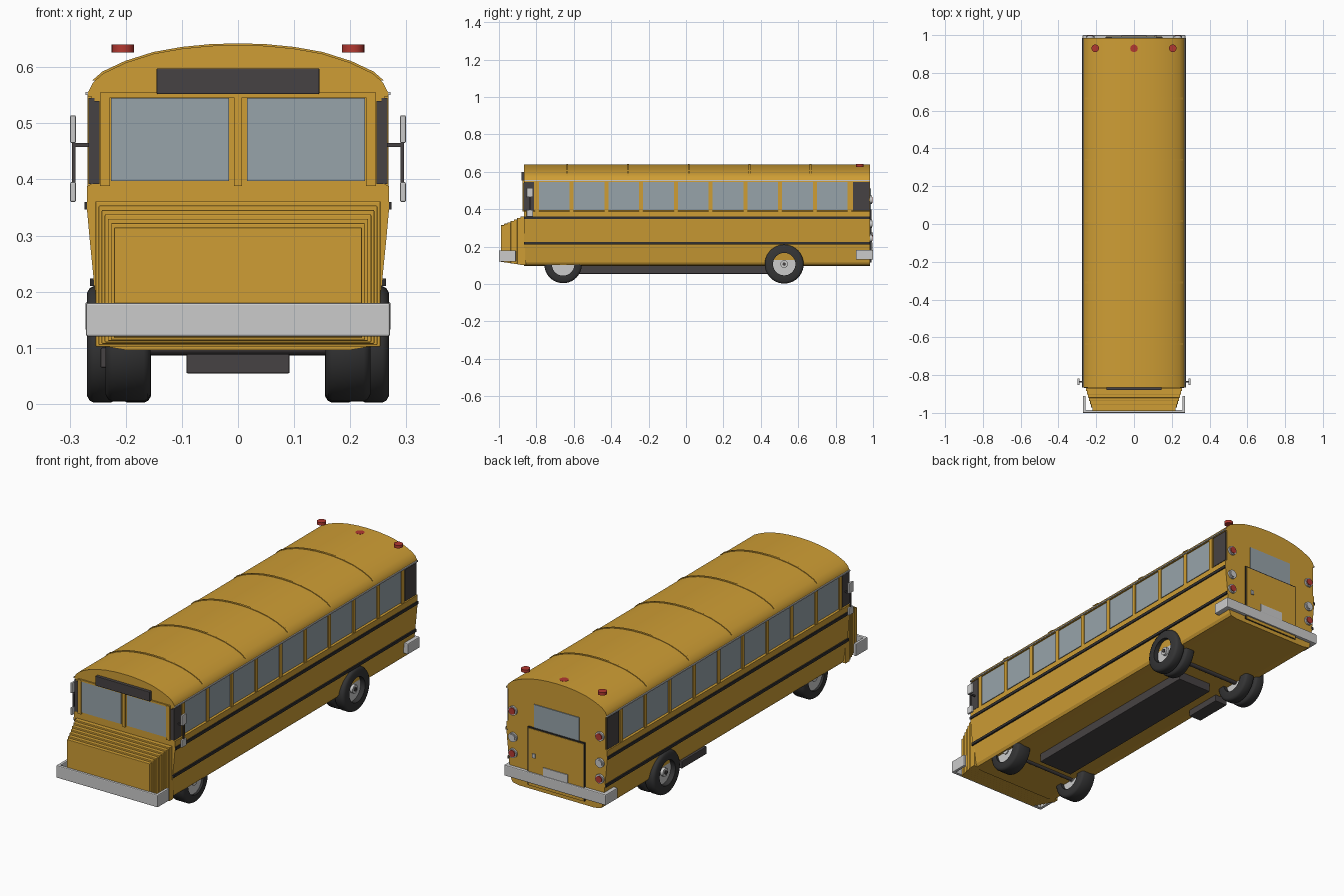
import bpy, bmesh, math
from mathutils import Matrix

if "Cube" in bpy.data.objects:
    bpy.data.objects.remove(bpy.data.objects["Cube"])


def material(name, r, g, b):
    m = bpy.data.materials.new(name)
    m.diffuse_color = (r, g, b, 1)
    m.use_nodes = True
    m.node_tree.nodes["Principled BSDF"].inputs["Base Color"].default_value = m.diffuse_color
    return m


YELLOW = material("bus yellow", 0.62, 0.34, 0.035)
GLASS = material("window glass", 0.31, 0.37, 0.40)
DARK = material("dark grey trim", 0.062, 0.055, 0.056)
BLACK = material("stripe black", 0.03, 0.028, 0.028)
TYRE = material("tyre rubber", 0.035, 0.035, 0.036)
GREY = material("light grey metal", 0.6, 0.6, 0.6)
RED = material("lamp red", 0.45, 0.04, 0.03)


def finish(name, bm, mat, smooth=None):
    bmesh.ops.recalc_face_normals(bm, faces=bm.faces)
    me = bpy.data.meshes.new(name)
    bm.to_mesh(me)
    bm.free()
    ob = bpy.data.objects.new(name, me)
    bpy.context.collection.objects.link(ob)
    me.materials.append(mat)
    if smooth:
        bpy.ops.object.select_all(action='DESELECT')
        ob.select_set(True)
        bpy.context.view_layer.objects.active = ob
        bpy.ops.object.shade_smooth_by_angle(angle=math.radians(smooth))
    return ob


def box(name, x0, x1, y0, y1, z0, z1, mat, bevel=0):
    bm = bmesh.new()
    bmesh.ops.create_cube(bm, size=1)
    for v in bm.verts:
        v.co = ((x0 + x1) / 2 + v.co.x * (x1 - x0),
                (y0 + y1) / 2 + v.co.y * (y1 - y0),
                (z0 + z1) / 2 + v.co.z * (z1 - z0))
    if bevel:
        bmesh.ops.bevel(bm, geom=bm.edges[:], offset=bevel, segments=2,
                        profile=0.5, affect='EDGES')
    return finish(name, bm, mat)


def pair(name, x0, x1, *rest):
    # the same box on both sides of the bus
    box("right_" + name, x0, x1, *rest)
    box("left_" + name, -x1, -x0, *rest)


def prism(name, pts, y0, y1, mat, smooth=None):
    # closed x-z outline pulled along y
    bm = bmesh.new()
    f = bm.faces.new([bm.verts.new((x, y0, z)) for x, z in pts])
    r = bmesh.ops.extrude_face_region(bm, geom=[f])
    for v in r["geom"]:
        if isinstance(v, bmesh.types.BMVert):
            v.co.y = y1
    return finish(name, bm, mat, smooth)


def cylinder(name, r, depth, at, axis, mat, n=24):
    bm = bmesh.new()
    bmesh.ops.create_cone(bm, cap_ends=True, segments=n, radius1=r, radius2=r, depth=depth)
    if axis == 'x':
        bm.transform(Matrix.Rotation(math.pi / 2, 4, 'Y'))
    elif axis == 'y':
        bm.transform(Matrix.Rotation(math.pi / 2, 4, 'X'))
    bm.transform(Matrix.Translation(at))
    return finish(name, bm, mat, 40)


def tyre(name, x, y, z, width, r, hole, mat):
    # ring with rounded shoulders, spun round the axle
    w, c = width / 2, 0.012
    prof = [(-w, hole), (-w, r - c), (-w + c * .4, r - c * .3), (-w + c, r),
            (w - c, r), (w - c * .4, r - c * .3), (w, r - c), (w, hole)]
    bm = bmesh.new()
    n = 40
    rings = []
    for i in range(n):
        a = 2 * math.pi * i / n
        rings.append([bm.verts.new((x + px, y + pr * math.cos(a), z + pr * math.sin(a)))
                      for px, pr in prof])
    for i in range(n):
        p, q = rings[i], rings[(i + 1) % n]
        for j in range(len(prof)):
            k = (j + 1) % len(prof)
            bm.faces.new((p[j], p[k], q[k], q[j]))
    return finish(name, bm, mat, 40)


FRONT, BACK = -0.865, 0.985

# body shell: right half outline from the floor up, mirrored
half = [(0.20, 0.096), (0.235, 0.102), (0.243, 0.115), (0.255, 0.2), (0.264, 0.29),
        (0.269, 0.345), (0.269, 0.388), (0.261, 0.392), (0.261, 0.553)]
prism("body_shell", half + [(-x, z) for x, z in half[::-1]], FRONT, BACK, YELLOW)

# roof with a smooth crown
arc = [(0.268, 0.548), (0.267, 0.556), (0.258, 0.573), (0.24, 0.589), (0.2, 0.608),
       (0.15, 0.624), (0.1, 0.633), (0.05, 0.638), (0, 0.6395)]
full = arc + [(-x, z) for x, z in arc[-2::-1]]
prism("roof", full, FRONT, BACK, YELLOW, 35)
for i in range(5):
    y = -0.635 + i * 0.325
    prism(f"roof_rib_{i}", [(x * 1.008, z + 0.003) for x, z in full[2:-2]],
          y - 0.005, y + 0.005, YELLOW, 35)
pair("drip_rail", 0.262, 0.272, FRONT, BACK, 0.55, 0.556, GREY)

# side windows and pillars
PITCH, START = 0.1858, -0.8
for i in range(9):
    y = START + i * PITCH
    pair(f"side_window_{i}", 0.258, 0.264, y + 0.013, y + PITCH - 0.008, 0.395, 0.544, GLASS)
for i in range(10):
    y = START + i * PITCH
    pair(f"window_pillar_{i}", 0.258, 0.268, y - 0.008, y + 0.013, 0.388, 0.55, YELLOW)
pair("rear_side_panel", 0.258, 0.267, 0.893, 0.98, 0.392, 0.545, DARK)
pair("front_side_panel", 0.256, 0.266, FRONT - 0.002, -0.812, 0.392, 0.545, DARK)
pair("front_corner_strip", 0.247, 0.258, FRONT - 0.003, FRONT + 0.01, 0.392, 0.54, DARK)

# rub rails along the sides
pair("upper_stripe", 0.262, 0.274, FRONT, BACK, 0.346, 0.36, BLACK)
pair("lower_stripe", 0.25, 0.264, FRONT, BACK, 0.21, 0.223, BLACK)

# windscreen
pair("windscreen", 0.016, 0.226, FRONT - 0.004, FRONT + 0.002, 0.397, 0.545, GLASS)
pair("windscreen_pillar", 0.228, 0.246, FRONT - 0.008, FRONT + 0.002, 0.388, 0.552, YELLOW)
box("windscreen_divider", -0.007, 0.007, FRONT - 0.008, FRONT + 0.002, 0.388, 0.55, YELLOW)
box("windscreen_header", -0.246, 0.246, FRONT - 0.006, FRONT + 0.002, 0.546, 0.555, YELLOW)
box("destination_sign", -0.145, 0.145, -0.88, -0.86, 0.552, 0.598, DARK, 0.002)

# bonnet: nested slabs stepping down towards the nose
for i in range(7):
    w = 0.254 - i * 0.0055
    box(f"bonnet_step_{i}", -w, w, -0.885 - i * 0.0175, FRONT + 0.01,
        0.102 + i * 0.0025, 0.361 - i * 0.0078, YELLOW, 0.002)

# bumpers with wrap-around ends
box("front_bumper", -0.27, 0.27, -1.0, -0.984, 0.12, 0.18, GREY, 0.004)
pair("front_bumper_end", 0.256, 0.271, -1.0, -0.91, 0.12, 0.18, GREY, 0.004)
box("rear_bumper", -0.27, 0.27, 0.98, 1.0, 0.13, 0.182, GREY, 0.004)
pair("rear_bumper_end", 0.245, 0.272, 0.908, 1.0, 0.13, 0.182, GREY, 0.004)

# mirrors on their brackets
pair("mirror_arm", 0.25, 0.296, -0.838, -0.832, 0.458, 0.465, DARK)
pair("mirror_post", 0.29, 0.296, -0.838, -0.832, 0.385, 0.475, DARK)
pair("upper_mirror", 0.289, 0.299, -0.852, -0.818, 0.465, 0.514, GREY, 0.002)
pair("lower_mirror", 0.289, 0.299, -0.852, -0.818, 0.36, 0.395, GREY, 0.002)

# rear end: window, emergency door, plate, lamps
box("rear_window", -0.12, 0.12, BACK - 0.002, BACK + 0.004, 0.398, 0.51, GLASS)
box("rear_door_seal", -0.152, 0.152, BACK - 0.002, BACK + 0.006, 0.115, 0.397, BLACK)
box("rear_door", -0.147, 0.147, BACK - 0.002, BACK + 0.008, 0.115, 0.391, YELLOW)
box("rear_door_handle", 0.108, 0.122, BACK, BACK + 0.014, 0.255, 0.275, GREY)
box("rear_plate", -0.065, 0.065, BACK, BACK + 0.012, 0.178, 0.222, GREY)
for s, side in ((1, "right"), (-1, "left")):
    for z, mat, tag in ((0.45, RED, "brake"), (0.322, GREY, "reverse"), (0.245, RED, "tail")):
        at = (s * 0.232, BACK + 0.003, z)
        cylinder(f"{side}_{tag}_lamp_rim", 0.022, 0.012, at, 'y', GREY)
        cylinder(f"{side}_{tag}_lamp", 0.016, 0.02, at, 'y', mat)

# roof marker lamps
for i, x in enumerate((-0.205, 0, 0.205)):
    cylinder(f"roof_lamp_{i}", 0.02, 0.014, (x, 0.93, 0.633), 'z', RED)

# wheels: single at the front, doubled at the rear
for s, side in ((1, "right"), (-1, "left")):
    tyre(f"{side}_front_tyre", s * 0.196, -0.657, 0.104, 0.08, 0.1, 0.06, TYRE)
    cylinder(f"{side}_front_rim", 0.061, 0.05, (s * 0.2, -0.657, 0.104), 'x', GREY, 32)
    cylinder(f"{side}_front_hub", 0.018, 0.06, (s * 0.2, -0.657, 0.104), 'x', GREY)
    for tag, x in (("outer", 0.242), ("inner", 0.182)):
        tyre(f"{side}_rear_{tag}_tyre", s * x, 0.525, 0.106, 0.054, 0.104, 0.06, TYRE)
    cylinder(f"{side}_rear_rim", 0.061, 0.07, (s * 0.21, 0.525, 0.106), 'x', GREY, 32)
    cylinder(f"{side}_rear_hub", 0.02, 0.06, (s * 0.228, 0.525, 0.106), 'x', GREY)
    cylinder(f"{side}_rear_hub_cap", 0.009, 0.06, (s * 0.232, 0.525, 0.106), 'x', DARK)

# underside
box("chassis", -0.092, 0.092, -0.57, 0.44, 0.054, 0.1, DARK, 0.003)
box("fuel_box", -0.245, -0.178, 0.19, 0.38, 0.064, 0.1, DARK, 0.003)
cylinder("front_axle", 0.012, 0.36, (0, -0.657, 0.1), 'x', DARK, 16)
cylinder("rear_axle", 0.014, 0.36, (0, 0.525, 0.1), 'x', DARK, 16)
